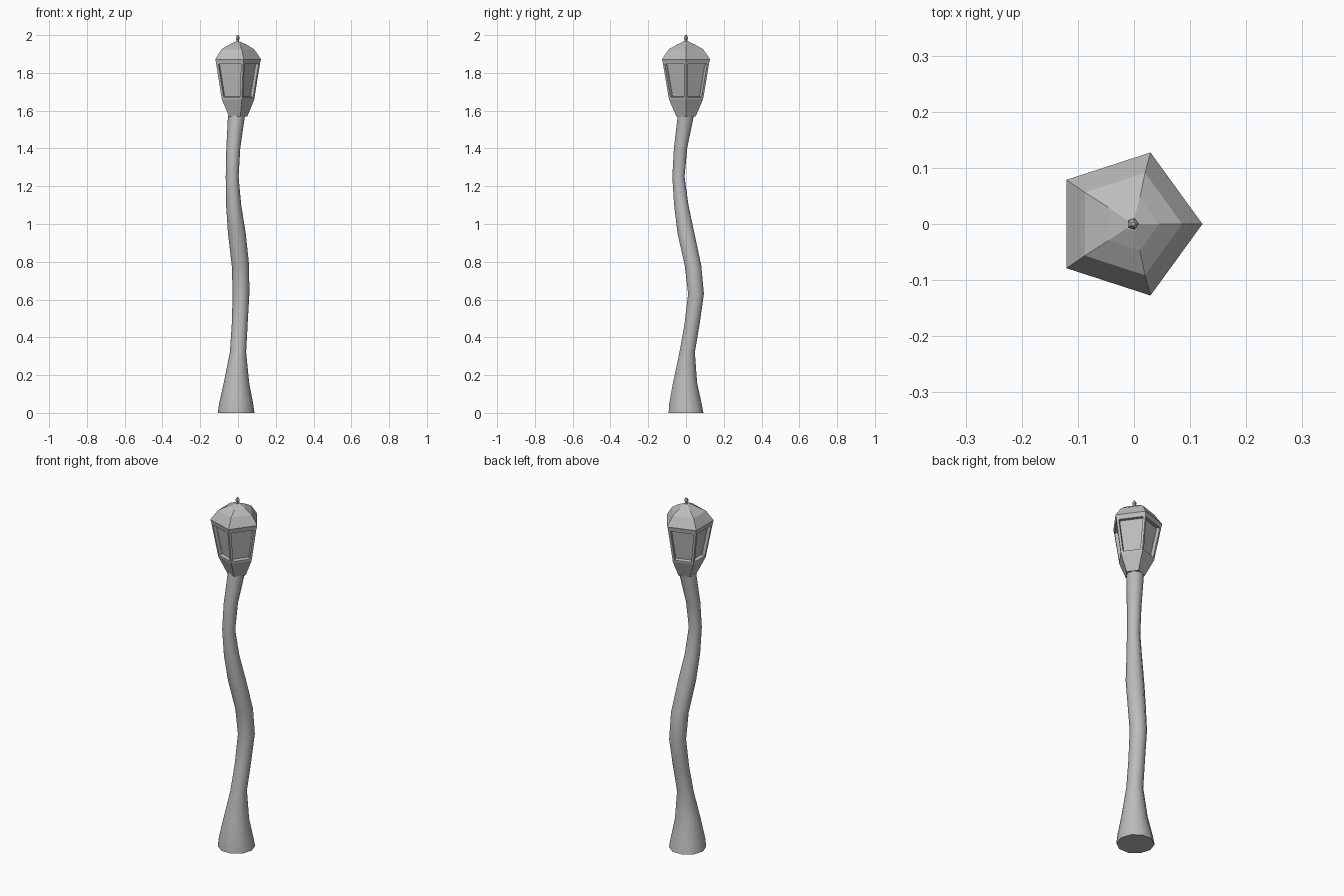
import bpy, bmesh, math

cube = bpy.data.objects.get("Cube")
if cube:
    bpy.data.objects.remove(cube, do_unlink=True)

# One plain metal colour
metal = bpy.data.materials.new("grey_metal")
metal.use_nodes = True
GREY = (0.5, 0.5, 0.5, 1)
metal.diffuse_color = GREY
metal.node_tree.nodes["Principled BSDF"].inputs["Base Color"].default_value = GREY


def loft(bm, rings, sides):
    """Skin horizontal rings (x, y, z, radius), return side faces by band."""
    loops = []
    for x, y, z, r in rings:
        loops.append([bm.verts.new((x + r * math.cos(math.tau * i / sides),
                                    y + r * math.sin(math.tau * i / sides), z))
                      for i in range(sides)])
    bands = []
    for a, b in zip(loops, loops[1:]):
        bands.append([bm.faces.new((a[i], a[(i + 1) % sides], b[(i + 1) % sides], b[i]))
                      for i in range(sides)])
    bm.faces.new(loops[0][::-1])
    bm.faces.new(loops[-1])
    bm.normal_update()
    return bands


def finish(name, bm):
    mesh = bpy.data.meshes.new(name)
    bm.to_mesh(mesh)
    bm.free()
    mesh.materials.append(metal)
    ob = bpy.data.objects.new(name, mesh)
    bpy.context.collection.objects.link(ob)
    return ob


# Crooked pole with a flared foot
pole_rings = [
    (-.01, 0, 0, .097), (-.01, -.003, .05, .09), (-.008, -.005, .16, .067),
    (0, .006, .32, .043), (.009, .032, .47, .042), (.016, .053, .63, .044),
    (.013, .037, .78, .046), (-.006, 0, .95, .047), (-.023, -.025, 1.1, .04),
    (-.031, -.04, 1.25, .034), (-.025, -.029, 1.4, .037), (-.008, -.001, 1.575, .045)]
bm = bmesh.new()
loft(bm, pole_rings, 10)
pole = finish("pole", bm)
bpy.ops.object.select_all(action='DESELECT')
bpy.context.view_layer.objects.active = pole
pole.select_set(True)
bpy.ops.object.shade_smooth_by_angle(angle=math.radians(45))

# Five-sided lantern: tapered base, window walls, rim and domed roof
lantern_rings = [
    (-.004, 0, 1.568, .053), (-.009, 0, 1.66, .095), (-.012, 0, 1.858, .13),
    (-.012, 0, 1.872, .134), (-.01, 0, 1.925, .096), (-.005, 0, 1.95, .05),
    (-.003, 0, 1.966, .013)]
bm = bmesh.new()
walls = loft(bm, lantern_rings, 5)[1]
# Recessed window panes
bmesh.ops.inset_individual(bm, faces=walls, thickness=.012, use_even_offset=True)
bmesh.ops.inset_individual(bm, faces=walls, thickness=.001, depth=-.02)
finish("lantern", bm)

# Small finial on the roof
bm = bmesh.new()
loft(bm, [(-.002, 0, z, r) for z, r in
          ((1.96, .007), (1.975, .007), (1.98, .011), (1.99, .01), (2, .004))], 5)
finish("finial", bm)
